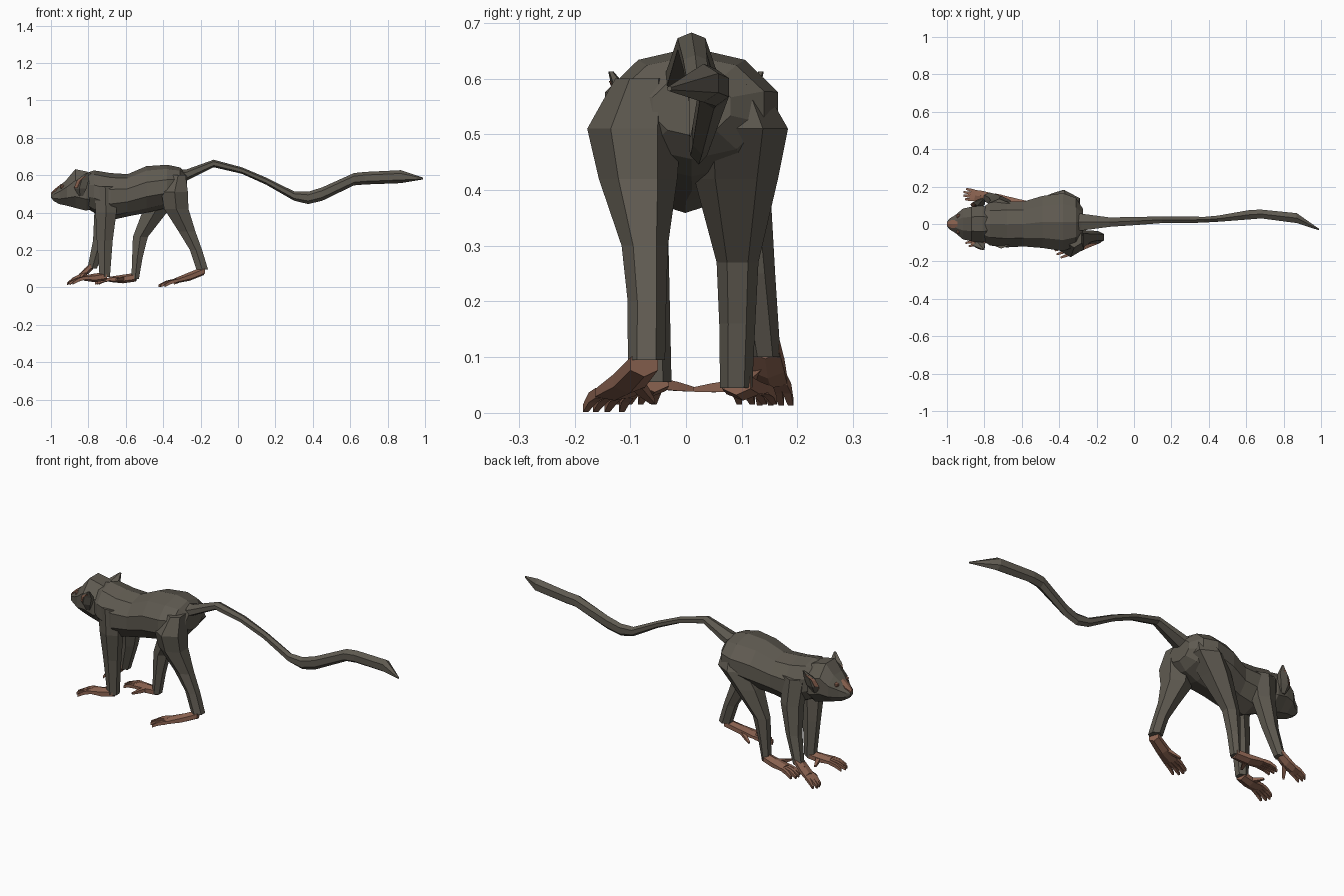
import bpy, bmesh, math
from mathutils import Vector


def material(name, rgb):
    m = bpy.data.materials.new(name)
    m.diffuse_color = (*rgb, 1)
    return m


FUR = material("fur", (0.115, 0.103, 0.082))
SKIN = material("skin", (0.27, 0.13, 0.085))


def add_skin(bm, rings):
    """Bridge rings of points into a closed, faceted tube."""
    rows = [[bm.verts.new(p) for p in r] for r in rings]
    n = len(rows[0])
    for a, b in zip(rows, rows[1:]):
        for i in range(n):
            j = (i + 1) % n
            bm.faces.new((a[i], a[j], b[j], b[i]))
    bm.faces.new(rows[0][::-1])
    bm.faces.new(rows[-1])


def finish(name, bm, mat):
    bmesh.ops.recalc_face_normals(bm, faces=bm.faces)
    me = bpy.data.meshes.new(name)
    bm.to_mesh(me)
    bm.free()
    me.materials.append(mat)
    ob = bpy.data.objects.new(name, me)
    bpy.context.collection.objects.link(ob)
    return ob


def unit_ring(n):
    k = 1 / math.cos(math.pi / n)
    return [(k * math.cos(2 * math.pi * (i + .5) / n),
             k * math.sin(2 * math.pi * (i + .5) / n)) for i in range(n)]


def loft(name, axis, sections, n=8, mat=FUR):
    """Sections: (position on axis, u0, u1, v0, v1) with u,v = y,z or x,y."""
    rings = []
    for a, u0, u1, v0, v1 in sections:
        ring = []
        for c, s in unit_ring(n):
            u = (u0 + u1) / 2 + c * (u1 - u0) / 2
            v = (v0 + v1) / 2 + s * (v1 - v0) / 2
            ring.append((a, u, v) if axis == 'x' else (u, v, a))
        rings.append(ring)
    bm = bmesh.new()
    add_skin(bm, rings)
    return finish(name, bm, mat)


def tube(bm, stations, n=6):
    """Stations: (point, half width, half height)."""
    d = stations[-1][0] - stations[0][0]
    side = Vector((-d.y, d.x, 0)).normalized()
    add_skin(bm, [[p + side * (c * w) + Vector((0, 0, s * h)) for c, s in unit_ring(n)]
                  for p, w, h in stations])


def paw(name, wrist, ball, tip, thumb, w=0.034):
    """Flat palm with four drooping digits and a thumb."""
    wrist, ball, tip, thumb = map(Vector, (wrist, ball, tip, thumb))
    bm = bmesh.new()
    tube(bm, [(wrist, .026, .02), (wrist.lerp(ball, .5) - Vector((0, 0, .004)), .03, .02),
              (ball, w, .012)])
    d = (tip - wrist)
    side = Vector((-d.y, d.x, 0)).normalized()
    for i, length in zip((-1.5, -.5, .5, 1.5), (.82, 1, .97, .8)):
        a = ball + side * (i * w * .5)
        b = ball.lerp(tip, length) + side * (i * w * .62)
        b.z = tip.z
        mid = a.lerp(b, .5) + Vector((0, 0, .005))
        tube(bm, [(a, .008, .009), (mid, .008, .009), (b, .005, .007)], 4)
    root = wrist.lerp(ball, .45)
    tube(bm, [(root, .013, .011), (root.lerp(thumb, .6), .009, .008), (thumb, .005, .004)], 4)
    return finish(name, bm, SKIN)


# Torso: shoulders, narrow waist, rounded rump
loft("torso", 'x', [
    (-.83, -.075, .075, .44, .60), (-.77, -.115, .115, .405, .62),
    (-.68, -.125, .122, .365, .605), (-.59, -.12, .12, .385, .60),
    (-.49, -.128, .15, .405, .642), (-.38, -.145, .165, .43, .65),
    (-.31, -.12, .14, .46, .637), (-.272, -.06, .08, .50, .60)], 10)

# Head with tapering muzzle
loft("head", 'x', [
    (-1.0, -.012, .012, .48, .50), (-.985, -.03, .03, .462, .513),
    (-.955, -.048, .048, .445, .54), (-.915, -.082, .082, .437, .578),
    (-.87, -.092, .092, .425, .632), (-.81, -.098, .098, .41, .62),
    (-.76, -.08, .08, .43, .60)], 8)

# Bare muzzle tip
loft("nose", 'x', [(-1.0, -.01, .01, .492, .506), (-.975, -.022, .022, .50, .528),
                   (-.945, -.02, .02, .53, .552)], 6, SKIN)

for label, s in (("right", -1), ("left", 1)):
    # Ears: fur shell with a bare inner face
    def ear(name, dx, k, mat):
        secs = []
        for z, x, y, rx, ry in ((.49, -.84, .088, .012, .012), (.53, -.838, .105, .028, .016),
                                (.575, -.825, .115, .028, .014), (.613, -.805, .135, .005, .004)):
            rx, ry = rx * k, ry * k
            zz = .55 + (z - .55) * k
            secs.append((zz, x + dx - rx, x + dx + rx, s * y - ry, s * y + ry))
        return loft(name, 'z', secs, 5, mat)
    ear(label + "_ear", 0, 1, FUR)
    ear(label + "_ear_inner", -.013, .72, SKIN)

    # Eyes
    bm = bmesh.new()
    bmesh.ops.create_icosphere(bm, subdivisions=1, radius=.014)
    bmesh.ops.translate(bm, verts=bm.verts, vec=(-.938, s * .042, .537))
    finish(label + "_eye", bm, SKIN)

# Tail: long wave, thicker towards its pointed end
loft("tail", 'x', [
    (-.34, -.04, .06, .55, .625), (-.28, -.035, .055, .572, .625),
    (-.13, -.015, .035, .645, .68), (.02, -.005, .038, .61, .64),
    (.15, .005, .04, .552, .585), (.30, .005, .04, .467, .51),
    (.375, .008, .038, .45, .507), (.45, .012, .045, .468, .53),
    (.62, .025, .075, .55, .607), (.68, .03, .077, .555, .613),
    (.87, .005, .058, .562, .622), (.99, -.034, -.026, .578, .586)], 6)

# Hind legs, mid stride
loft("right_hind_leg", 'z', [
    (.60, -.36, -.28, -.12, -.03), (.51, -.41, -.268, -.166, -.02),
    (.42, -.395, -.265, -.147, -.025), (.30, -.318, -.228, -.11, -.038),
    (.20, -.257, -.192, -.10, -.04), (.095, -.222, -.16, -.10, -.042)], 6)
loft("left_hind_leg", 'z', [
    (.59, -.42, -.30, .03, .13), (.51, -.46, -.29, .015, .171),
    (.42, -.505, -.365, .025, .155), (.27, -.562, -.482, .06, .125),
    (.16, -.566, -.51, .064, .12), (.045, -.57, -.53, .065, .115)], 6)

# Front legs
loft("right_front_leg", 'z', [
    (.54, -.77, -.65, -.125, -.04), (.40, -.762, -.65, -.122, -.04),
    (.25, -.755, -.67, -.097, -.035), (.055, -.74, -.685, -.082, -.03)], 6)
loft("left_front_leg", 'z', [
    (.54, -.78, -.66, .04, .128), (.40, -.768, -.66, .06, .145),
    (.25, -.775, -.70, .09, .155), (.10, -.805, -.755, .118, .166)], 6)

# Feet and hands
paw("right_foot", (-.185, -.075, .088), (-.335, -.128, .036), (-.42, -.152, .009),
    (-.34, -.06, .02), .037)
paw("left_foot", (-.545, .09, .055), (-.685, .115, .043), (-.765, .13, .022), (-.65, .015, .042))
paw("right_hand", (-.705, -.056, .06), (-.825, -.075, .05), (-.905, -.092, .022), (-.79, .015, .042))
paw("left_hand", (-.775, .142, .12), (-.85, .152, .058), (-.913, .162, .02), (-.85, .085, .035), .03)
